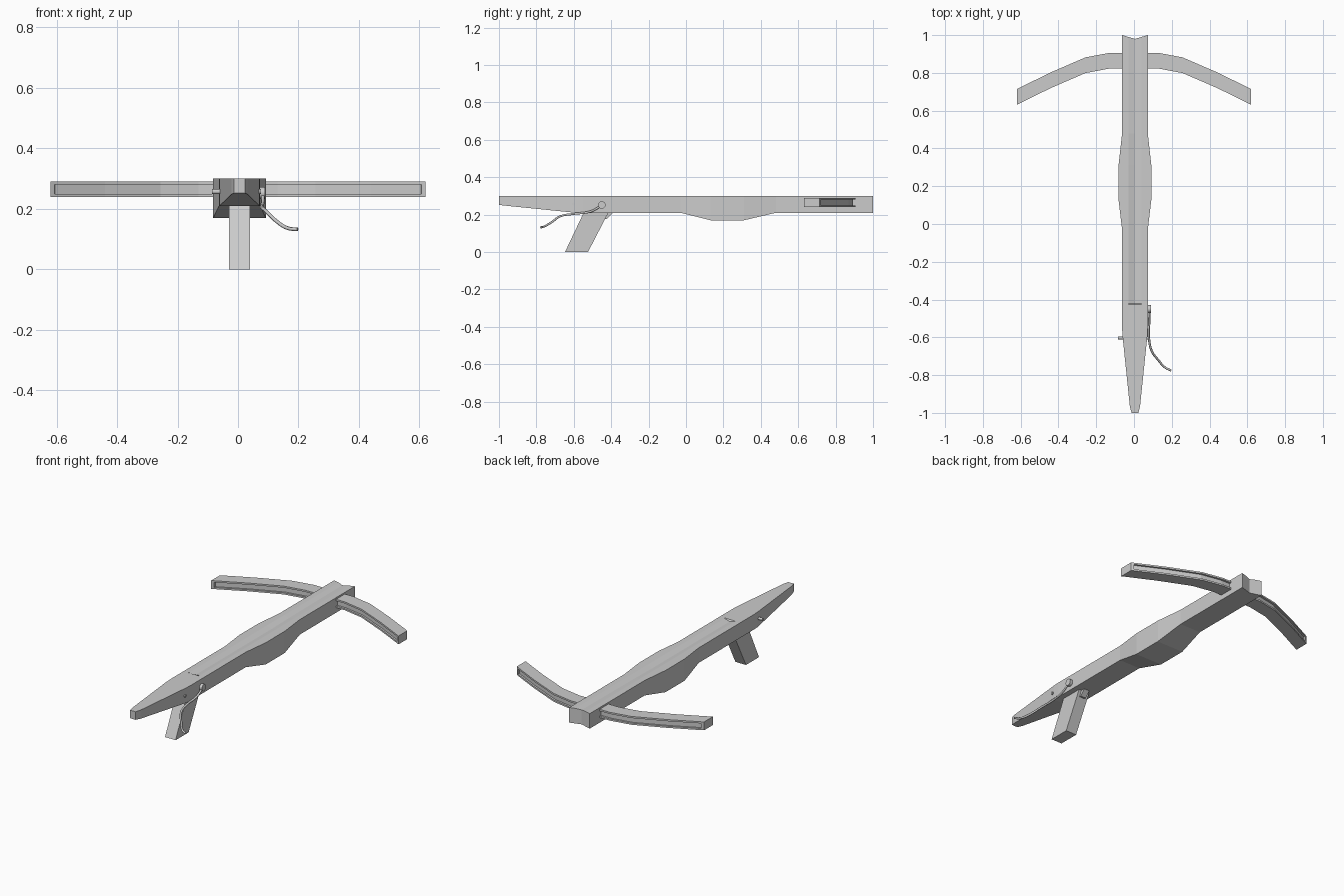
import bpy, bmesh
from mathutils import Vector

if "Cube" in bpy.data.objects:
    bpy.data.objects.remove(bpy.data.objects["Cube"])

CX = 0.005  # centre line of the stock


def finish(name, bm):
    bmesh.ops.recalc_face_normals(bm, faces=bm.faces)
    me = bpy.data.meshes.new(name)
    bm.to_mesh(me)
    bm.free()
    ob = bpy.data.objects.new(name, me)
    bpy.context.collection.objects.link(ob)
    return ob


def loft(name, rings, caps=None):
    """Skin closed rings; caps lists index groups for each end face."""
    bm = bmesh.new()
    vr = [[bm.verts.new(p) for p in r] for r in rings]
    n = len(rings[0])
    for a, b in zip(vr, vr[1:]):
        for i in range(n):
            j = (i + 1) % n
            bm.faces.new((a[i], a[j], b[j], b[i]))
    for r in (vr[0], vr[-1]):
        for grp in caps or [range(n)]:
            bm.faces.new([r[i] for i in grp])
    return finish(name, bm)


def prism(name, profile, x0, x1):
    return loft(name, [[(x, y, z) for y, z in profile] for x in (x0, x1)])


def pin(name, x0, x1, y, z, r, sides):
    bpy.ops.mesh.primitive_cylinder_add(vertices=sides, radius=r, depth=x1 - x0,
                                        location=((x0 + x1) / 2, y, z),
                                        rotation=(0, 1.570796, 0))
    ob = bpy.context.object
    ob.name = name
    bpy.ops.object.shade_smooth_by_angle()


# Stock: y, half width, bottom z, depth of the bolt groove
stations = [(-1, .018, .252, 0), (-.965, .027, .248, 0), (-.59, .066, .21, 0),
            (-.55, .068, .21, 0), (-.425, .068, .21, 0), (-.42, .068, .21, .01),
            (-.03, .068, .21, .01), (.13, .087, .17, .01), (.31, .087, .17, .01),
            (.48, .068, .21, .007), (1, .068, .21, .004)]
rings = []
for y, w, zb, d in stations:
    g = min(.035, w * .5)
    pts = [(-w, .3), (-g, .3), (0, .3 - d), (g, .3), (w, .3), (w, zb), (0, zb), (-w, zb)]
    # V notch at the muzzle
    rings.append([(CX + x, y - (.02 * (1 - abs(x) / w) if y == 1 else 0), z)
                  for x, z in pts])
loft("stock", rings, [(0, 1, 2, 6, 7), (2, 3, 4, 5, 6)])

# Bow: x, outer y, groove depth; grooves run along both long faces
half = [(.13, .906, .012), (.257, .882, .012), (.44, .803, .012),
        (.605, .722, .012), (.606, .7215, 0), (.62, .714, 0)]
path = [(-x, y, d) for x, y, d in reversed(half)] + half
rings = []
for x, y, d in path:
    b = y - .083
    rings.append([(x, b, .24), (x, y, .24), (x, y, .25), (x, y - d, .25),
                  (x, y - d, .28), (x, y, .28), (x, y, .29), (x, b, .29),
                  (x, b, .28), (x, b + d, .28), (x, b + d, .25), (x, b, .25)])
loft("bow", rings)

# Grip and the small trigger stub in front of it
prism("grip", [(-.647, 0), (-.524, 0), (-.413, .215), (-.545, .215)], CX - .035, CX + .035)
prism("trigger", [(-.44, .178), (-.422, .178), (-.39, .212), (-.44, .212)],
      CX - .018, CX + .018)

# Pins through the stock
pin("cross_pin", -.086, .076, -.603, .257, .008, 12)
pin("lever_pivot", .06, .09, -.45, .252, .02, 20)

# Bent release lever
cu = bpy.data.curves.new("lever", 'CURVE')
cu.dimensions = '3D'
cu.resolution_u = 5
cu.bevel_depth = .006
cu.bevel_resolution = 1
cu.use_fill_caps = True
pts = [(.083, -.45, .25), (.081, -.51, .217), (.079, -.6, .204), (.093, -.67, .192),
       (.13, -.722, .157), (.165, -.76, .136), (.197, -.776, .132)]
sp = cu.splines.new('BEZIER')
sp.bezier_points.add(len(pts) - 1)
for bp, p in zip(sp.bezier_points, pts):
    bp.co = Vector(p)
    bp.handle_left_type = bp.handle_right_type = 'AUTO'
lever = bpy.data.objects.new("lever", cu)
bpy.context.collection.objects.link(lever)
